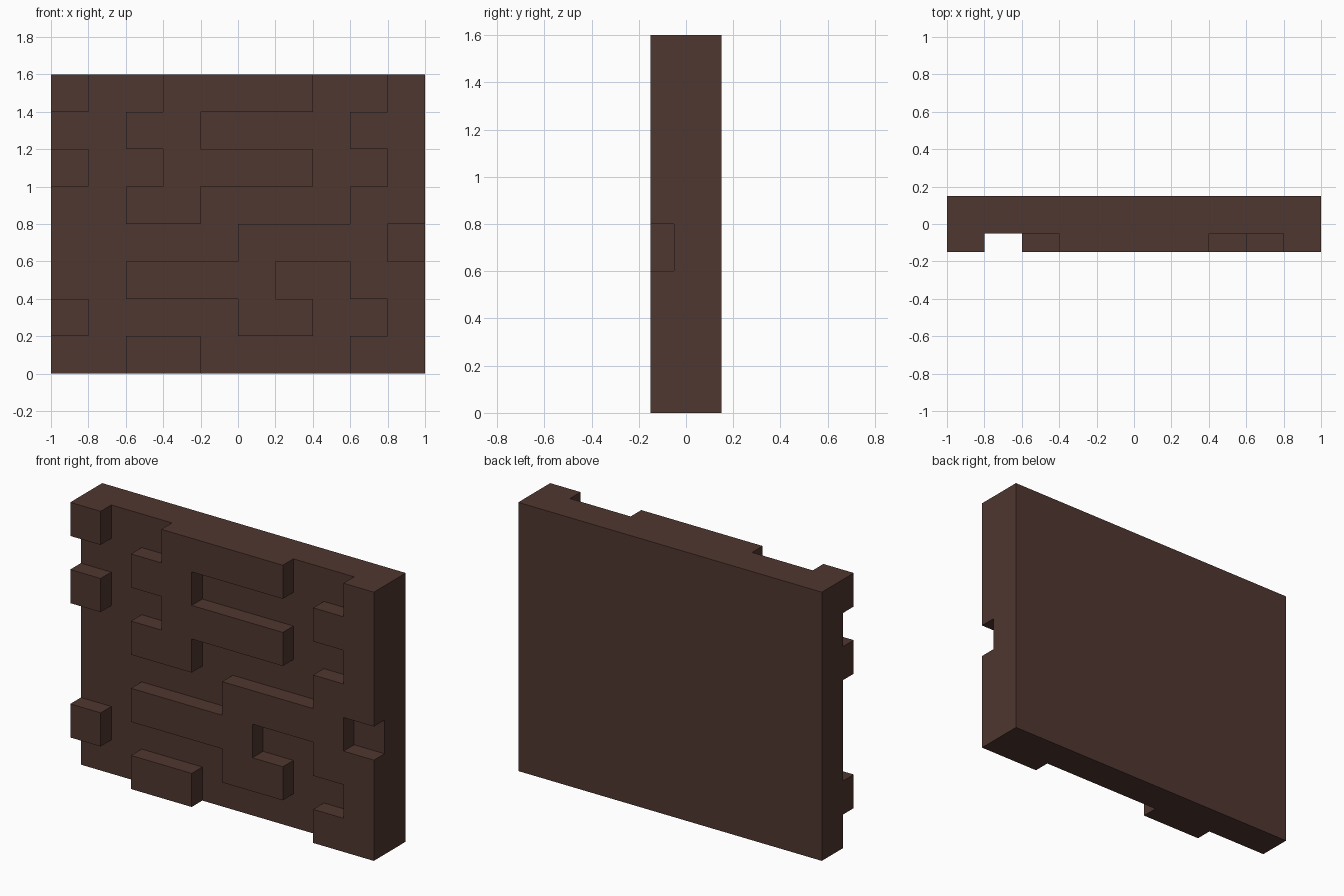
import bpy
import bmesh
from mathutils import Matrix, Vector

cube = bpy.data.objects.get("Cube")
if cube:
    bpy.data.objects.remove(cube, do_unlink=True)

CELL = 0.2
# Raised relief, top row first: '#' stands proud, '.' is recessed
PATTERN = [
    "#..####..#",
    "..##....##",
    "#..####..#",
    "..##....##",
    ".....####.",
    "..####..##",
    "#....##..#",
    "..##....##",
]
ROWS, COLS = len(PATTERN), len(PATTERN[0])

# Dark brown material
brown = bpy.data.materials.new("dark brown")
colour = (0.080, 0.038, 0.030, 1)
brown.use_nodes = True
brown.diffuse_color = colour
bsdf = brown.node_tree.nodes["Principled BSDF"]
bsdf.inputs["Base Color"].default_value = colour
bsdf.inputs["Roughness"].default_value = 0.9


def extrude(bm, faces, depth):
    """Extrude a face region along y and tidy the normals."""
    result = bmesh.ops.extrude_face_region(bm, geom=faces)["geom"]
    verts = [g for g in result if isinstance(g, bmesh.types.BMVert)]
    bmesh.ops.translate(bm, verts=verts, vec=Vector((0, depth, 0)))
    bmesh.ops.recalc_face_normals(bm, faces=bm.faces[:])


def is_raised(face):
    c = face.calc_center_median()
    if c.y > -0.04 or face.normal.y > -0.9:
        return False
    col = int((c.x + COLS * CELL / 2) / CELL)
    row = ROWS - 1 - int(c.z / CELL)
    return PATTERN[row][col] == "#"


# Backing slab made from a grid of square cells
bm = bmesh.new()
bmesh.ops.create_grid(bm, x_segments=COLS, y_segments=ROWS, size=1)
bmesh.ops.scale(bm, verts=bm.verts, vec=(1, ROWS / COLS, 1))
bmesh.ops.rotate(bm, verts=bm.verts, matrix=Matrix(((1, 0, 0), (0, 0, -1), (0, 1, 0))))
bmesh.ops.translate(bm, verts=bm.verts, vec=(0, -0.05, ROWS * CELL / 2))
extrude(bm, bm.faces[:], 0.2)

# Raised blocks on the front
extrude(bm, [f for f in bm.faces if is_raised(f)], -0.1)

mesh = bpy.data.meshes.new("wall_panel")
bm.to_mesh(mesh)
bm.free()
mesh.materials.append(brown)
panel = bpy.data.objects.new("wall_panel", mesh)
bpy.context.collection.objects.link(panel)
